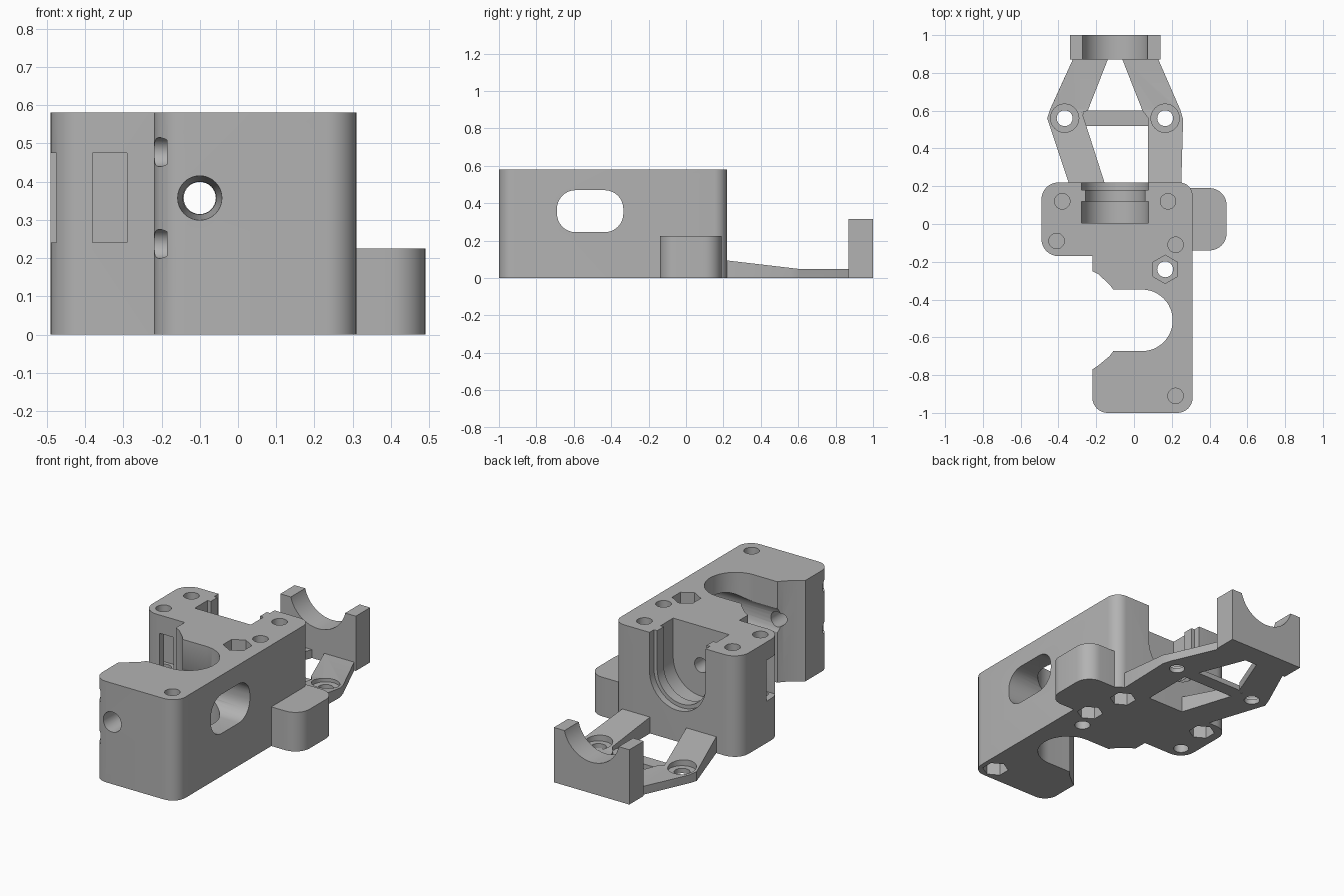
import bpy, bmesh, math
from mathutils import Matrix, Vector

old = bpy.data.objects.get("Cube")
if old:
    bpy.data.objects.remove(old)

grey = bpy.data.materials.new("plastic_grey")
grey.use_nodes = True
grey.diffuse_color = (0.45, 0.45, 0.45, 1)
grey.node_tree.nodes["Principled BSDF"].inputs["Base Color"].default_value = (0.45, 0.45, 0.45, 1)

AXES = {"z": Matrix.Identity(4),
        "y": Matrix(((1, 0, 0, 0), (0, 0, 1, 0), (0, 1, 0, 0), (0, 0, 0, 1))),
        "x": Matrix(((0, 0, 1, 0), (1, 0, 0, 0), (0, 1, 0, 0), (0, 0, 0, 1)))}


def prism(name, outline, low, high, axis="z", end_scale=1):
    """Extrude a 2D outline along an axis, optionally tapering to the far end."""
    bm = bmesh.new()
    n = len(outline)
    mid = sum((Vector(p) for p in outline), Vector((0, 0))) / n
    near = [bm.verts.new((p[0], p[1], low)) for p in outline]
    far = [bm.verts.new((*(mid + (Vector(p) - mid) * end_scale), high)) for p in outline]
    bm.faces.new(near)
    bm.faces.new(far)
    for i in range(n):
        j = (i + 1) % n
        bm.faces.new((near[i], near[j], far[j], far[i]))
    bm.transform(AXES[axis])
    bmesh.ops.recalc_face_normals(bm, faces=bm.faces)
    mesh = bpy.data.meshes.new(name)
    bm.to_mesh(mesh)
    bm.free()
    mesh.materials.append(grey)
    ob = bpy.data.objects.new(name, mesh)
    bpy.context.collection.objects.link(ob)
    return ob


def arc(cx, cy, r, start, end, steps):
    angles = [math.radians(start + (end - start) * i / steps) for i in range(steps + 1)]
    return [(cx + r * math.cos(a), cy + r * math.sin(a)) for a in angles]


def circle(cx, cy, r, sides=32, start=0):
    return arc(cx, cy, r, start, start + 360, sides)[:-1]


def hexagon(cx, cy, r=0.075):
    return circle(cx, cy, r, 6, 90)


def rounded(x0, y0, x1, y1, r_low_left, r_low_right, r_top_right, r_top_left):
    """Rectangle outline with a radius for each corner."""
    pts = []
    corners = ((x0, y0, 1, 1, r_low_left, 180), (x1, y0, -1, 1, r_low_right, 270),
               (x1, y1, -1, -1, r_top_right, 0), (x0, y1, 1, -1, r_top_left, 90))
    for x, y, sx, sy, r, a in corners:
        pts += arc(x + sx * r, y + sy * r, r, a, a + 90, 8) if r else [(x, y)]
    return pts


def box(x0, y0, x1, y1):
    return rounded(x0, y0, x1, y1, 0, 0, 0, 0)


def boolean(ob, other, operation="DIFFERENCE"):
    mod = ob.modifiers.new("cut", "BOOLEAN")
    mod.object, mod.operation, mod.solver = other, operation, "EXACT"
    bpy.context.view_layer.update()
    result = bpy.data.meshes.new_from_object(ob.evaluated_get(bpy.context.evaluated_depsgraph_get()))
    ob.modifiers.clear()
    ob.data = result
    bpy.data.objects.remove(other)


def cut(ob, *args, **kw):
    boolean(ob, prism("cutter", *args, **kw))


def smooth(ob):
    bpy.ops.object.select_all(action="DESELECT")
    ob.select_set(True)
    bpy.context.view_layer.objects.active = ob
    bpy.ops.object.shade_smooth_by_angle(angle=math.radians(30))


TOP = 0.58
BORE_X, BORE_Z = -0.1, 0.357

# Main body: long block plus side wing
body = prism("extruder_body", rounded(-0.22, -1, 0.31, 0.22, 0.08, 0.08, 0.07, 0), 0, TOP)
wing = prism("wing", rounded(-0.49, -0.17, -0.1, 0.22, 0.09, 0, 0, 0.09), 0, TOP)
boolean(body, wing, "UNION")

# Large side opening with a round end and flared mouth
opening = [(-0.4, -0.25), (-0.4, -0.77), (-0.22, -0.77), (-0.19, -0.75), (-0.13, -0.70), (-0.11, -0.673)]
opening += arc(0.042, -0.51, 0.163, -90, 90, 24)
opening += [(-0.11, -0.347), (-0.13, -0.32), (-0.19, -0.265), (-0.22, -0.25)]
cut(body, opening, -0.1, 0.7)

# Rounded window through the side wall
cut(body, rounded(-0.69, 0.245, -0.335, 0.47, 0.1, 0.1, 0.1, 0.1), -0.3, 0.4, "x")

# Filament bore with tapered entry
cut(body, circle(BORE_X, BORE_Z, 0.042), -1.1, 0.1, "y")
cut(body, circle(BORE_X, BORE_Z, 0.058), -1.0005, -0.66, "y", end_scale=0.72)

# Stepped socket at the back, open at the top
for r, y0, y1 in ((0.178, 0.005, 0.12), (0.157, 0.11, 0.19), (0.178, 0.18, 0.3)):
    slot = [(BORE_X + r, 0.7), (BORE_X - r, 0.7)] + arc(BORE_X, BORE_Z, r, 180, 360, 32)
    cut(body, slot, y0, y1, "y")

# Nut slot in the wing, open to the front and the side
cut(body, box(-0.6, -0.13, -0.29, -0.03), 0.24, 0.475)
cut(body, box(-0.38, -0.3, -0.29, -0.03), 0.24, 0.475)

# Screw notches in the front corner
for z in (0.237, 0.477):
    cut(body, circle(-0.965, z, 0.038), -0.3, -0.185, "x")

# Vertical screw holes with nut traps underneath
for x, y in ((0.22, -0.91), (0.22, -0.11), (0.18, 0.12), (-0.38, 0.12)):
    cut(body, circle(x, y, 0.041), 0.09, 0.7)
    cut(body, hexagon(x, y, 0.07), -0.1, 0.08)
cut(body, circle(-0.41, -0.09, 0.041), 0.483, 0.7)
cut(body, circle(-0.41, -0.09, 0.041), -0.1, 0.3)

# Through hole with a nut trap on top
cut(body, circle(0.165, -0.24, 0.042), -0.1, 0.7)
cut(body, hexagon(0.165, -0.24), 0.47, 0.7)

# Low boss on the side
boss = prism("side_boss", rounded(0.29, -0.14, 0.49, 0.19, 0, 0.09, 0.09, 0), 0, 0.225)

# Sloping arms with countersunk mounting holes
right_arm = [(-0.32, 0.88), (-0.445, 0.605), (-0.46, 0.56), (-0.34, 0.2), (-0.15, 0.2),
             (-0.275, 0.59), (-0.245, 0.6), (-0.135, 0.88)]
left_arm = [(0.125, 0.88), (0.245, 0.605), (0.26, 0.555), (0.25, 0.2), (0.075, 0.2),
            (0.075, 0.56), (0.045, 0.6), (-0.065, 0.88)]
arms = []
for name, outline, x in (("right_arm", right_arm, -0.367), ("left_arm", left_arm, 0.165)):
    arm = prism(name, outline, 0, 0.2)
    cut(arm, [(0.1, 0.108), (0.61, 0.048), (1, 0.048), (1, 0.4), (0.1, 0.4)], -0.7, 0.7, "x")
    cut(arm, circle(x, 0.56, 0.042), -0.1, 0.3)
    cut(arm, circle(x, 0.56, 0.075), 0.028, 0.3)
    arms.append(arm)
prism("arm_crossbar", box(-0.27, 0.52, 0.08, 0.6), 0, 0.03)

# End cradle
cradle = prism("end_cradle", box(-0.34, 0.87, 0.14, 1), 0, 0.315)
cut(cradle, circle(BORE_X, BORE_Z, 0.178, 64), 0.8, 1.1, "y")

for ob in (body, boss, cradle, *arms):
    smooth(ob)
